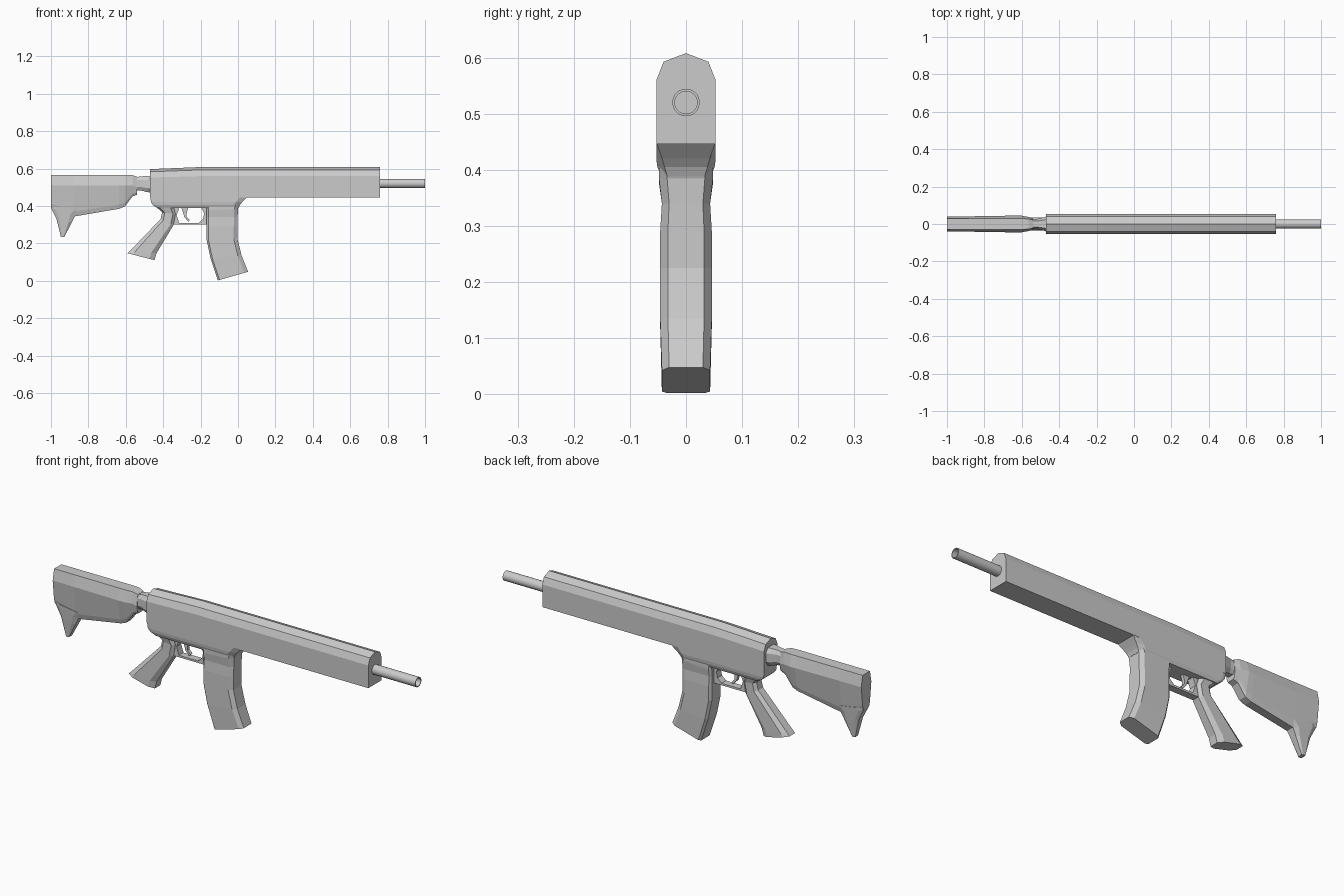
import bpy, bmesh
from math import cos, sin, pi

if "Cube" in bpy.data.objects:
    bpy.data.objects.remove(bpy.data.objects["Cube"])


def loft(name, rings, smooth=False):
    """Skin a list of equal-length vertex rings and cap both ends."""
    bm = bmesh.new()
    vr = [[bm.verts.new(p) for p in r] for r in rings]
    n = len(rings[0])
    for r0, r1 in zip(vr, vr[1:]):
        for i in range(n):
            j = (i + 1) % n
            bm.faces.new((r0[i], r0[j], r1[j], r1[i]))
    bm.faces.new(vr[0][::-1])
    bm.faces.new(vr[-1])
    bmesh.ops.recalc_face_normals(bm, faces=bm.faces[:])
    me = bpy.data.meshes.new(name)
    bm.to_mesh(me)
    bm.free()
    ob = bpy.data.objects.new(name, me)
    bpy.context.collection.objects.link(ob)
    if smooth:
        bpy.context.view_layer.objects.active = ob
        ob.select_set(True)
        bpy.ops.object.shade_smooth_by_angle(angle=0.6)
        ob.select_set(False)
    return ob


def section(a, b, prof):
    """Ring symmetric in y: prof is (fraction from a to b, half width)."""
    def pt(t, w):
        return (a[0] + (b[0] - a[0]) * t, w, a[1] + (b[1] - a[1]) * t)
    return ([pt(t, w) for t, w in prof] +
            [pt(t, -w) for t, w in reversed(prof) if w > 0])


def chamfered(w, k=0.1, c=0.7):
    return [(0, w * c), (k, w), (1 - k, w), (1, w * c)]


# Upper body and handguard
def body_ring(x, top):
    a, b = (x, 0.446), (x, top)
    return section(a, b, [(0, .053), (.7, .053), (.905, .04), (1, 0)])


loft("upper_body", [body_ring(-.47, .597), body_ring(-.2, .608), body_ring(.76, .608)])

# Lower body
loft("lower_body", [
    section((x0, z), (x1, z), [(0, w * .95), (.03, w), (.93, w), (1, w * f)])
    for x0, x1, z, w, f in [(-.47, .05, .45, .053, 1), (-.465, .022, .42, .053, .8),
                            (-.455, .01, .405, .051, .75), (-.43, .002, .388, .044, .75)]])

# Barrel with open bore
loft("barrel", [[(x, r * cos(2 * pi * i / 20), .52 + r * sin(2 * pi * i / 20))
                 for i in range(20)]
                for x, r in [(.74, .0245), (1, .0245), (1, .020), (.8, .020)]], True)

# Magazine, curving forward
loft("magazine", [
    section(a, b, [(0, w * .75), (.06, w), (.88, w), (1, w * .7)])
    for a, b, w in [((-.168, .41), (.012, .42), .048), ((-.168, .375), (.0, .385), .048),
                    ((-.168, .34), (-.002, .34), .043), ((-.168, .29), (-.003, .29), .046),
                    ((-.168, .22), (-.003, .225), .046), ((-.147, .12), (.019, .135), .046),
                    ((-.108, .002), (.054, .048), .043)]])

# Pistol grip
loft("grip", [
    section(a, b, chamfered(w, .2, .6))
    for a, b, w in [((-.445, .40), (-.345, .40), .042), ((-.405, .367), (-.334, .356), .032),
                    ((-.414, .33), (-.345, .297), .032), ((-.58, .157), (-.436, .147), .036),
                    ((-.59, .147), (-.446, .11), .036)]])

# Trigger guard
loft("trigger_guard", [
    section(a, b, [(0, .018), (1, .018)])
    for a, b in [((-.35, .395), (-.315, .387)), ((-.35, .34), (-.328, .35)),
                 ((-.345, .30), (-.315, .31)), ((-.20, .30), (-.21, .31)),
                 ((-.165, .30), (-.187, .33)), ((-.165, .36), (-.181, .36)),
                 ((-.165, .395), (-.195, .387))]])

# Trigger
loft("trigger", [
    section(a, b, [(0, .008), (1, .008)])
    for a, b in [((-.305, .395), (-.265, .395)), ((-.292, .36), (-.275, .36)),
                 ((-.287, .34), (-.274, .342)), ((-.265, .316), (-.258, .325))]])

# Neck between body and stock
loft("stock_neck", [
    section((x, z0), (x, z1), chamfered(w, .25, .6))
    for x, z0, z1, w in [(-.56, .485, .552, .026), (-.52, .483, .558, .026),
                         (-.49, .475, .56, .034), (-.46, .47, .56, .042)]])

# Stock with a ridge along each side
def stock_ring(x, zb, zt, wb, wm, wt):
    h = zt - zb
    return section((x, zb), (x, zt), [(0, wb), (.12, wb + .007), (1 - .055 / h, wm), (1, wt)])


loft("stock", [stock_ring(*s) for s in [
    (-1, .39, .565, .022, .040, .029), (-.88, .343, .565, .02, .041, .029),
    (-.635, .385, .565, .02, .045, .030), (-.605, .397, .565, .02, .045, .030),
    (-.565, .45, .565, .02, .038, .027), (-.54, .46, .556, .018, .030, .022)]])

# Stock toe
loft("stock_toe", [
    section((x0, z0), (x1, z1), chamfered(w, .2, .7))
    for x0, z0, x1, z1, w in [(-1, .40, -.84, .375, .030), (-1, .39, -.873, .343, .028),
                              (-.97, .33, -.89, .31, .024), (-.947, .235, -.928, .235, .015)]])
